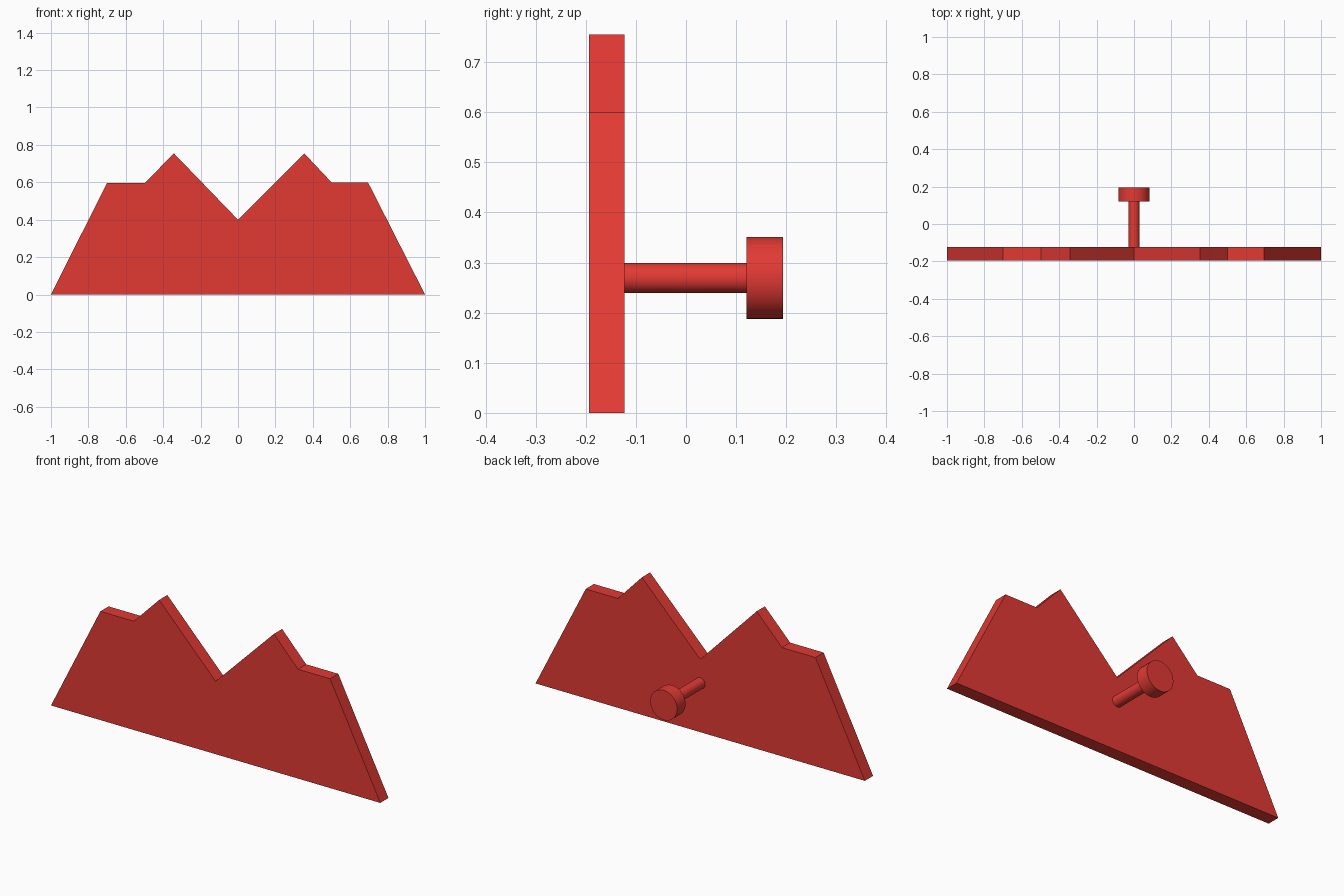
import bpy
import bmesh
from math import radians
from mathutils import Matrix, Vector

cube = bpy.data.objects.get("Cube")
if cube:
    bpy.data.objects.remove(cube, do_unlink=True)

red = bpy.data.materials.new("red")
red.use_nodes = True
colour = (0.76, 0.042, 0.034, 1)
red.diffuse_color = colour
red.node_tree.nodes["Principled BSDF"].inputs["Base Color"].default_value = colour


def add_object(name, bm):
    bmesh.ops.recalc_face_normals(bm, faces=bm.faces)
    mesh = bpy.data.meshes.new(name)
    bm.to_mesh(mesh)
    bm.free()
    mesh.materials.append(red)
    obj = bpy.data.objects.new(name, mesh)
    bpy.context.collection.objects.link(obj)
    return obj


def rod(name, radius, y0, y1, z, sides=32):
    """Smooth-sided cylinder lying along y."""
    bm = bmesh.new()
    place = Matrix.Translation((0, (y0 + y1) / 2, z)) @ Matrix.Rotation(radians(90), 4, "X")
    bmesh.ops.create_cone(bm, cap_ends=True, segments=sides, radius1=radius,
                          radius2=radius, depth=y1 - y0, matrix=place)
    obj = add_object(name, bm)
    bpy.ops.object.select_all(action="DESELECT")
    obj.select_set(True)
    bpy.context.view_layer.objects.active = obj
    bpy.ops.object.shade_smooth_by_angle(angle=radians(30))


# Twin-peaked plate, extruded from its outline
FRONT, BACK = -0.194, -0.123
outline = [(-1, 0), (1, 0), (0.695, 0.6), (0.5, 0.6), (0.354, 0.755), (0, 0.4),
           (-0.343, 0.755), (-0.497, 0.597), (-0.7, 0.597)]
bm = bmesh.new()
face = bm.faces.new([bm.verts.new((x, FRONT, z)) for x, z in outline])
extruded = bmesh.ops.extrude_face_region(bm, geom=[face], use_keep_orig=True)
moved = [v for v in extruded["geom"] if isinstance(v, bmesh.types.BMVert)]
bmesh.ops.translate(bm, verts=moved, vec=Vector((0, BACK - FRONT, 0)))
add_object("peaked_plate", bm)

# Knob on the back
rod("knob_stem", 0.03, BACK, 0.121, 0.269)
rod("knob_head", 0.082, 0.121, 0.194, 0.269)
